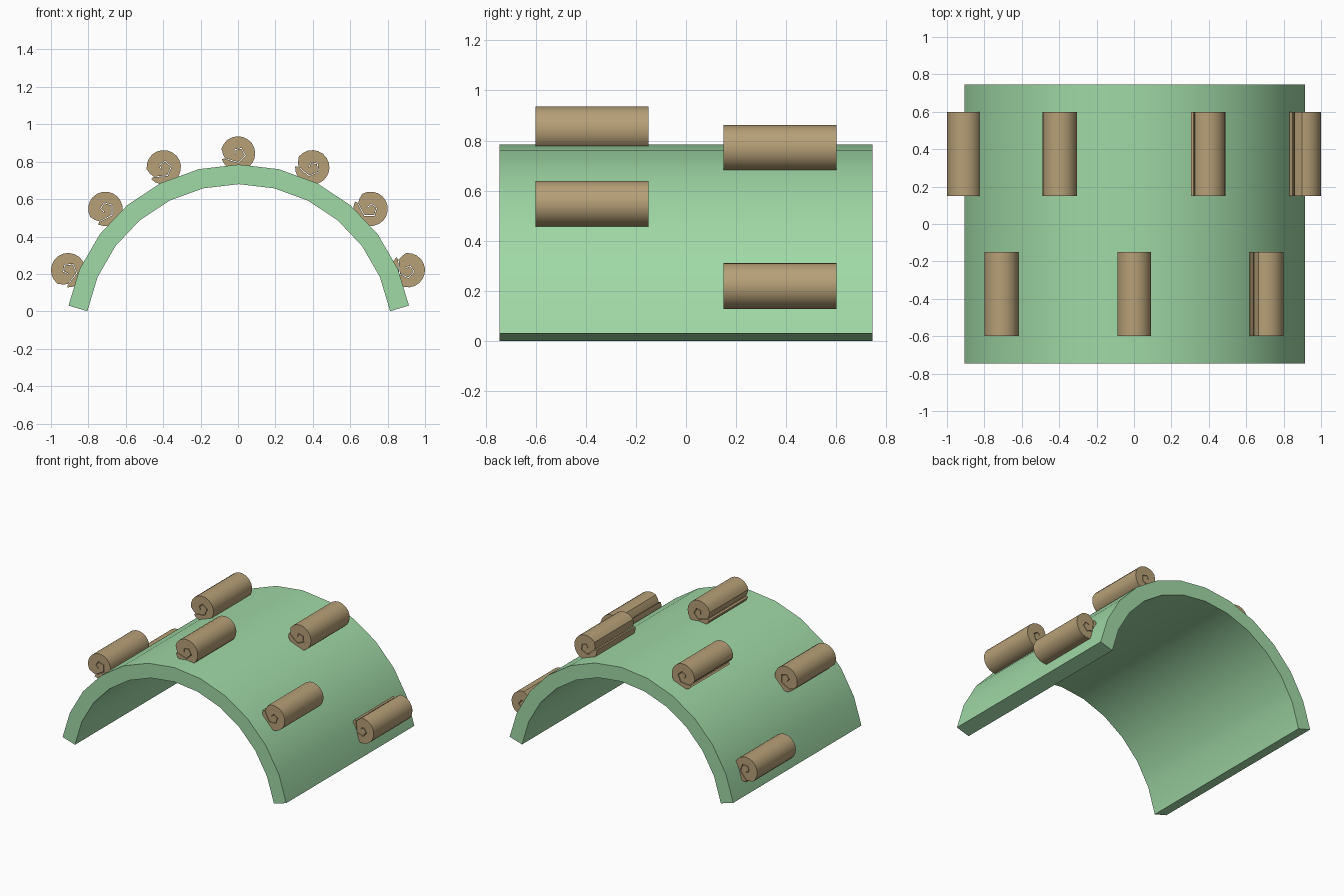
import bpy, bmesh
from math import sin, cos, tau, pi, radians
from mathutils import Vector

cube = bpy.data.objects.get("Cube")
if cube:
    bpy.data.objects.remove(cube, do_unlink=True)


def make_material(name, colour):
    mat = bpy.data.materials.new(name)
    mat.use_nodes = True
    mat.diffuse_color = (*colour, 1)
    mat.node_tree.nodes["Principled BSDF"].inputs["Base Color"].default_value = (*colour, 1)
    return mat


green = make_material("soft green", (0.35, 0.69, 0.38))
brown = make_material("bark brown", (0.47, 0.35, 0.185))


def extrude_profile(name, points, length, location, mat):
    """Closed x-z profile extruded along y, centred on its location."""
    bm = bmesh.new()
    face = bm.faces.new([bm.verts.new((x, -length / 2, z)) for x, z in points])
    new = bmesh.ops.extrude_face_region(bm, geom=[face])["geom"]
    bmesh.ops.translate(bm, vec=(0, length, 0),
                        verts=[v for v in new if isinstance(v, bmesh.types.BMVert)])
    bmesh.ops.recalc_face_normals(bm, faces=bm.faces)
    mesh = bpy.data.meshes.new(name)
    bm.to_mesh(mesh)
    bm.free()
    mesh.materials.append(mat)
    obj = bpy.data.objects.new(name, mesh)
    obj.location = location
    bpy.context.collection.objects.link(obj)
    bpy.ops.object.select_all(action="DESELECT")
    obj.select_set(True)
    bpy.context.view_layer.objects.active = obj
    bpy.ops.object.shade_smooth_by_angle(angle=radians(32))
    return obj


# Arched shell: inner arc, then the same arc offset by the wall thickness
SEGMENTS, RADIUS, WALL, SPAN = 12, 0.822, 0.105, radians(80)
step = 2 * SPAN / SEGMENTS
angles = [-SPAN + i * step for i in range(SEGMENTS + 1)]
inner = [Vector((RADIUS * sin(a), RADIUS * cos(a))) for a in angles]
outer = []
for i, (a, p) in enumerate(zip(angles, inner)):
    if i == 0:
        a += step / 2
    elif i == SEGMENTS:
        a -= step / 2
    outer.append(p + WALL * Vector((sin(a), cos(a))))
extrude_profile("arched_shell", inner + outer[::-1], 1.49, (0.004, 0, -0.142), green)


# Rolled sheet: round outside, winding inwards along a coarse spiral slit
def roll_radius(t):
    if t < 0.95:
        return 0.092
    if t < 1.2:
        return 0.074 - 0.14 * (t - 1)
    return 0.046 - 0.038 * (t - 1.2)


def spiral_point(t, extra, turn):
    a = turn + t * tau
    r = roll_radius(t) + extra
    return r * cos(a), r * sin(a)


def make_roll(name, x, y, z, tilt):
    turn = radians(200) - tilt
    rim = [i / 20 for i in range(20)]
    coil = [1 + i / 5 for i in range(6)]
    profile = [spiral_point(t, 0, turn) for t in rim + coil]
    profile += [spiral_point(t, 0.005, turn) for t in reversed(coil)]
    extrude_profile(name, profile, 0.45, (x, y, z), brown)


# Front row of three, back row of four, each turned to follow the arch
make_roll("front_middle_roll", 0, -0.375, 0.844, 0)
for side, word in ((-1, "right"), (1, "left")):
    make_roll(f"front_{word}_roll", side * 0.709, -0.375, 0.548, side * pi / 4)
    make_roll(f"back_upper_{word}_roll", side * 0.397, 0.375, 0.77, side * pi / 8)
    make_roll(f"back_lower_{word}_roll", side * 0.908, 0.375, 0.22, side * pi * 0.38)
